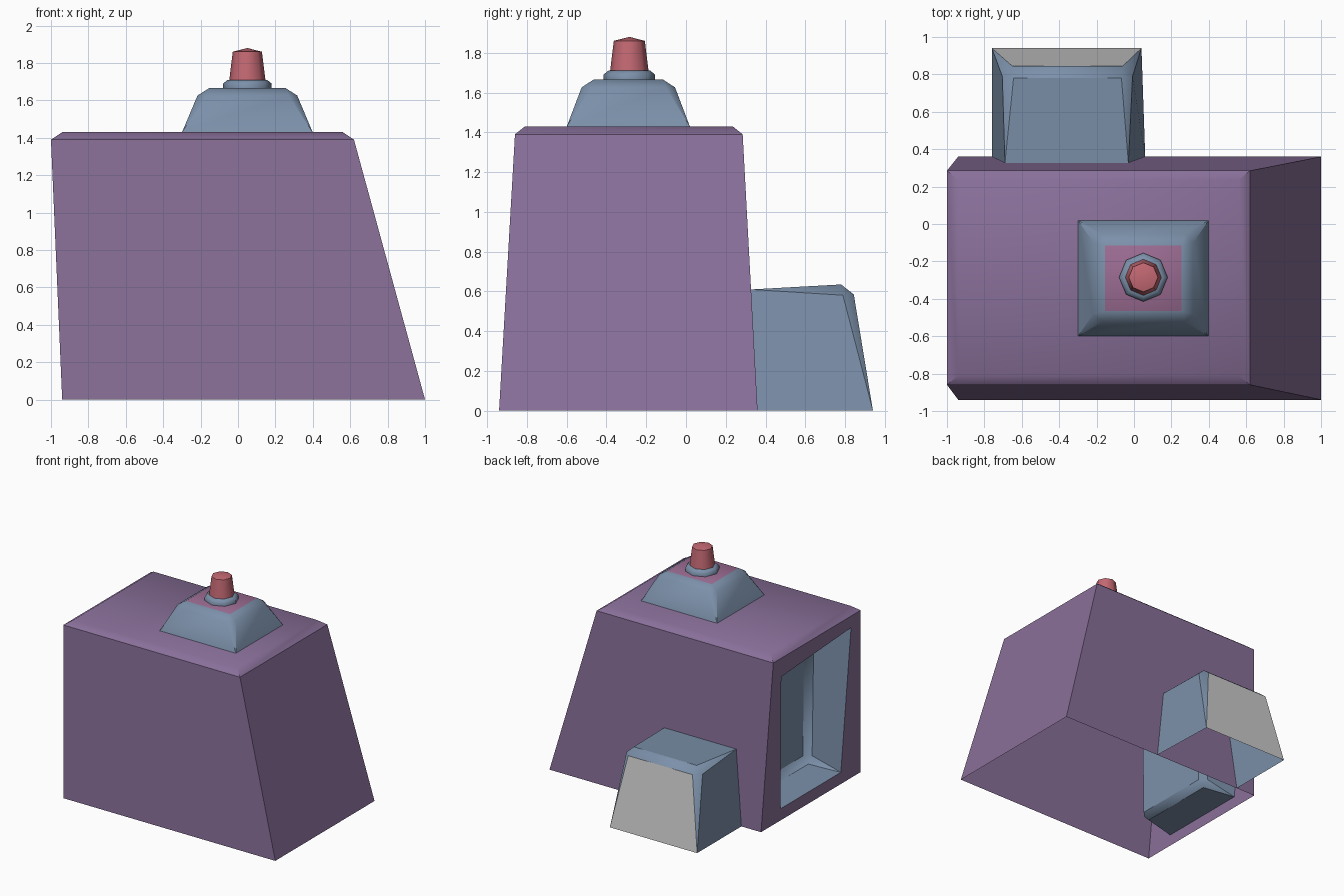
import bpy, bmesh, math
from mathutils import Vector

if "Cube" in bpy.data.objects:
    bpy.data.objects.remove(bpy.data.objects["Cube"])


def material(name, rgb):
    m = bpy.data.materials.new(name)
    m.diffuse_color = (*rgb, 1)
    m.use_nodes = True
    m.node_tree.nodes["Principled BSDF"].inputs["Base Color"].default_value = m.diffuse_color
    return m


PURPLE = material("purple", (0.25, 0.16, 0.32))
BLUE = material("slate_blue", (0.20, 0.28, 0.40))
PINK = material("pink", (0.33, 0.15, 0.29))
RED = material("red", (0.55, 0.14, 0.17))


def build(name, verts, faces, mats, indices=None, angle=40, inward=False):
    """Mesh object with consistent normals and angle-limited smooth shading."""
    bm = bmesh.new()
    vs = [bm.verts.new(v) for v in verts]
    for i, f in enumerate(faces):
        bm.faces.new([vs[k] for k in f]).material_index = (indices or {}).get(i, 0)
    bmesh.ops.recalc_face_normals(bm, faces=bm.faces)
    if inward:
        bmesh.ops.reverse_faces(bm, faces=bm.faces)
    mesh = bpy.data.meshes.new(name)
    bm.to_mesh(mesh)
    bm.free()
    for m in mats:
        mesh.materials.append(m)
    mesh.shade_smooth()
    mesh.set_sharp_from_angle(angle=math.radians(angle))
    obj = bpy.data.objects.new(name, mesh)
    bpy.context.collection.objects.link(obj)
    return obj


def rect(x0, x1, y0, y1, z):
    return [(x0, y0, z), (x1, y0, z), (x1, y1, z), (x0, y1, z)]


def softened(name, pts, quads, soft, r, mats, indices=None, inward=False):
    """Open box whose edges are chamfered at soft corners, tapering to the rest."""
    pts = [Vector(p) for p in pts]
    verts, ids, faces = [], {}, []

    def vid(face, k):
        key = (face if k in soft else None, k)
        if key not in ids:
            p = pts[k].copy()
            if k in soft:
                q = quads[face]
                i = q.index(k)
                for n in (q[i - 1], q[(i + 1) % 4]):
                    p += r * (pts[n] - pts[k]).normalized()
            ids[key] = len(verts)
            verts.append(p)
        return ids[key]

    for f, q in enumerate(quads):
        faces.append([vid(f, k) for k in q])
    # chamfer strips
    for f in range(len(quads)):
        for g in range(f + 1, len(quads)):
            shared = [k for k in quads[f] if k in quads[g]]
            if len(shared) == 2:
                a, b = shared
                loop = [vid(f, a), vid(f, b), vid(g, b), vid(g, a)]
                loop = list(dict.fromkeys(loop))
                if len(loop) > 2:
                    faces.append(loop)
    # corner triangles
    for k in soft:
        faces.append([vid(f, k) for f, q in enumerate(quads) if k in q])
    return build(name, verts, faces, mats, indices, inward=inward)


def lathe(name, rings, centre, mat, sides=8, apex=None):
    cx, cy = centre
    verts, faces = [], []
    for r, z in rings:
        for i in range(sides):
            a = 2 * math.pi * i / sides
            verts.append((cx + r * math.cos(a), cy + r * math.sin(a), z))
    for j in range(len(rings) - 1):
        for i in range(sides):
            n = (i + 1) % sides
            faces.append((j * sides + i, j * sides + n, (j + 1) * sides + n, (j + 1) * sides + i))
    top = (len(rings) - 1) * sides
    if apex is not None:
        verts.append((cx, cy, apex))
        for i in range(sides):
            faces.append((top + i, top + (i + 1) % sides, len(verts) - 1))
    else:
        faces.append(range(top, top + sides))
    return build(name, verts, faces, [mat], angle=50)


# Main body: open underneath, with an opening in the left wall
opening = [(-0.944 - 0.0432 * (z - 0.1), y, z)
           for y, z in ((-0.68, 0.10), (0.11, 0.10), (0.17, 1.23), (-0.74, 1.29))]
body_pts = (rect(-0.94, 1.0, -0.94, 0.36, 0) + rect(-1.0, 0.62, -0.86, 0.285, 1.39)
            + rect(-0.94, 0.56, -0.81, 0.235, 1.43) + opening)
body_faces = [(0, 1, 5, 4), (1, 2, 6, 5), (2, 3, 7, 6),
              (4, 5, 9, 8), (5, 6, 10, 9), (6, 7, 11, 10), (7, 4, 8, 11), (8, 9, 10, 11),
              (0, 3, 13, 12), (3, 7, 14, 13), (7, 4, 15, 14), (4, 0, 12, 15)]
build("body", body_pts, body_faces, [PURPLE])

# Shared layout: four walls around a base loop (0-3) and an end face (4-7)
CUP = [(0, 1, 5, 4), (1, 2, 6, 5), (2, 3, 7, 6), (3, 0, 4, 7), (4, 5, 6, 7)]

# Recess behind the left opening
inner = [(-0.63, -0.68, 0.12), (-0.63, 0.09, 0.12), (-0.63, 0.14, 1.21), (-0.63, -0.70, 1.26)]
softened("side_recess", opening + inner, CUP, {4, 5, 6, 7}, 0.05, [BLUE], inward=True)

# Low annex on the back wall: open underneath and against the body
wall = [(-0.76, 0.36, 0), (0.06, 0.36, 0), (-0.03, 0.327, 0.61), (-0.69, 0.327, 0.61)]
outer = [(-0.76, 0.94, 0), (0.04, 0.94, 0), (-0.01, 0.835, 0.638), (-0.70, 0.835, 0.638)]
softened("rear_annex", wall + outer, CUP[1:], {6, 7}, 0.055, [BLUE, None], {3: 1})

# Pedestal on the roof with a pink top
softened("roof_pedestal", rect(-0.30, 0.40, -0.60, 0.02, 1.428) + rect(-0.20, 0.30, -0.51, -0.07, 1.665),
         CUP, {4, 5, 6, 7}, 0.045, [BLUE, PINK], {4: 1})

# Collar and lamp
CENTRE = (0.05, -0.285)
lathe("lamp_collar", [(0.13, 1.663), (0.13, 1.69), (0.105, 1.71)], CENTRE, BLUE)
lathe("lamp", [(0.097, 1.705), (0.078, 1.86)], CENTRE, RED, apex=1.88)
